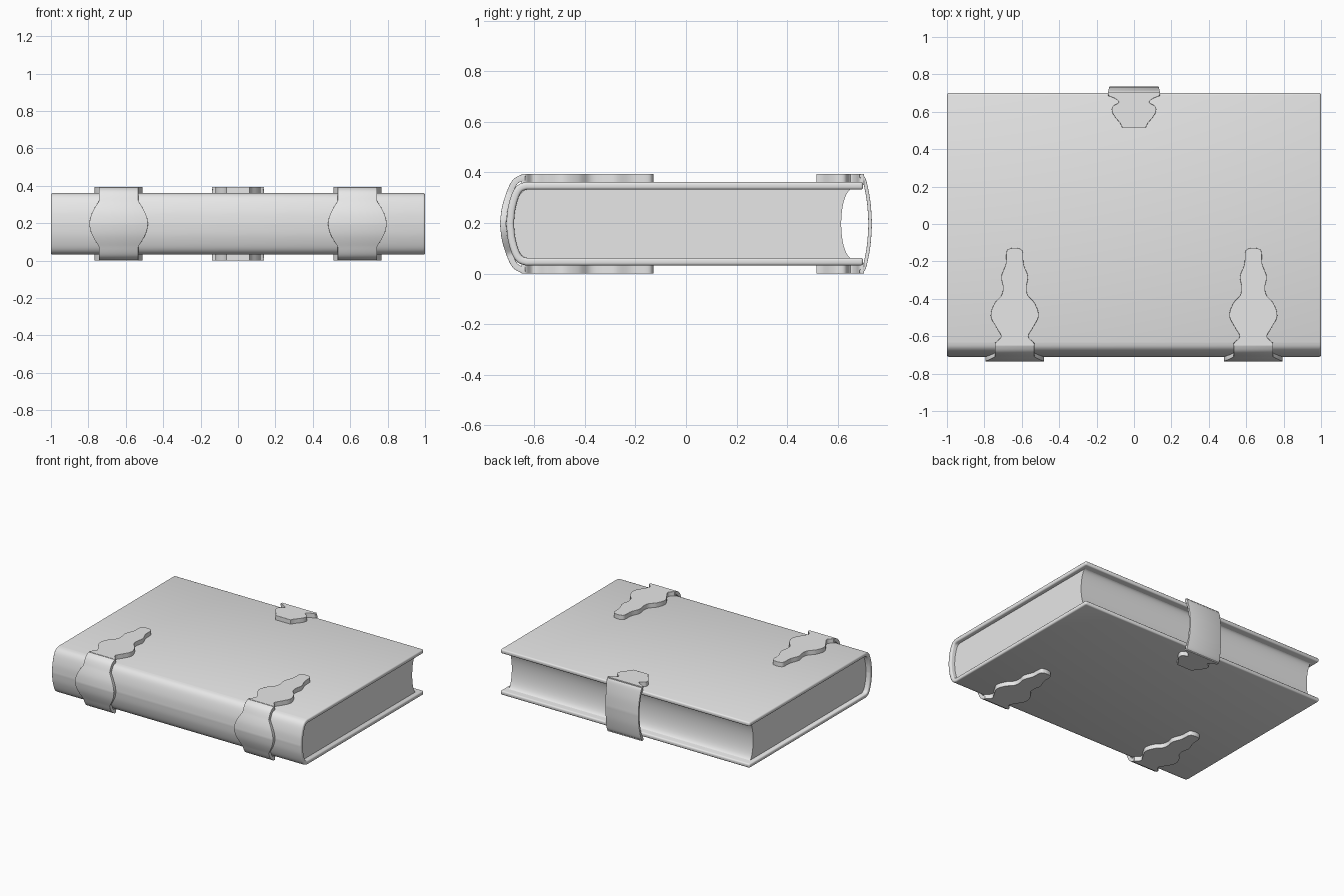
import bpy, bmesh, math
from mathutils import Vector

cube = bpy.data.objects.get("Cube")
if cube:
    bpy.data.objects.remove(cube, do_unlink=True)

MID = 0.197  # height of the book's middle plane

grey = bpy.data.materials.new("plain grey")
grey.use_nodes = True
grey.diffuse_color = (0.8, 0.8, 0.8, 1)
grey.node_tree.nodes["Principled BSDF"].inputs["Base Color"].default_value = (0.8, 0.8, 0.8, 1)


def smooth(points, steps=6):
    """Catmull-Rom curve through 2D points."""
    p = [Vector(q) for q in points]
    p = [p[0]] + p + [p[-1]]
    out = []
    for a, b, c, d in zip(p, p[1:], p[2:], p[3:]):
        for i in range(steps):
            t = i / steps
            out.append(0.5 * (2 * b + (c - a) * t + (2 * a - 5 * b + 4 * c - d) * t**2
                              + (3 * b - a - 3 * c + d) * t**3))
    return out + [p[-1]]


def mirror_path(half):
    """Continue a path that ends on the middle plane below it."""
    return list(half) + [Vector((q[0], -q[1])) for q in reversed(half[:-1])]


def finish(name, bm, bevel, thickness=0):
    bmesh.ops.recalc_face_normals(bm, faces=bm.faces)
    mesh = bpy.data.meshes.new(name)
    bm.to_mesh(mesh)
    bm.free()
    mesh.materials.append(grey)
    obj = bpy.data.objects.new(name, mesh)
    bpy.context.collection.objects.link(obj)
    if thickness:
        solid = obj.modifiers.new("thickness", "SOLIDIFY")
        solid.thickness = thickness
        solid.offset = 0
        solid.use_even_offset = True
    if bevel:
        mod = obj.modifiers.new("soft edges", "BEVEL")
        mod.width = bevel
        mod.segments = 3
        mod.limit_method = "ANGLE"
        mod.angle_limit = math.radians(50)
    bpy.ops.object.select_all(action="DESELECT")
    obj.select_set(True)
    bpy.context.view_layer.objects.active = obj
    bpy.ops.object.shade_smooth_by_angle(angle=math.radians(35))
    return obj


def sheet(name, path, half_width, thickness, bevel, cx=0):
    """Bent strip following a (y, z) path, its width a function of z."""
    bm = bmesh.new()
    rows = []
    for y, z in path:
        w = half_width(z)
        rows.append([bm.verts.new((cx + s * w, y, MID + z)) for s in (-1, 1)])
    for (a, b), (c, d) in zip(rows, rows[1:]):
        bm.faces.new((a, b, d, c))
    return finish(name, bm, bevel, thickness)


def prism(name, outline, direction, bevel):
    bm = bmesh.new()
    face = bm.faces.new([bm.verts.new(v) for v in outline])
    new = bmesh.ops.extrude_face_region(bm, geom=[face])["geom"]
    bmesh.ops.translate(bm, vec=direction, verts=[v for v in new if isinstance(v, bmesh.types.BMVert)])
    return finish(name, bm, bevel)


def plate(name, shape, cx, side):
    """Ornamental plate from (y, half width) points, on the upper or lower board."""
    curve = smooth(shape)
    z = MID + side * 0.155
    outline = [(cx + w, y, z) for y, w in curve] + [(cx - w, y, z) for y, w in reversed(curve)]
    return prism(name, outline, (0, 0, side * 0.042), 0.01)


# Cover: two boards joined by a rounded spine
spine = smooth([(-0.63, 0.15), (-0.655, 0.141), (-0.673, 0.115), (-0.689, 0.06), (-0.695, 0)])
sheet("cover", mirror_path([Vector((0.7, 0.15))] + spine), lambda z: 1.0, 0.03, 0.01)

# Page block with a hollow fore edge and a rounded back
n = 16
fore = [(0.657 - 0.044 * math.cos(a), 0.137 * math.sin(a))
        for a in (math.pi * (i / n - 0.5) for i in range(n + 1))]
back = mirror_path([Vector((q.x + 0.012, q.y * 0.92)) for q in spine])
prism("pages", [(-0.968, y, MID + z) for y, z in fore + [tuple(q) for q in back]], (1.936, 0, 0), 0)

# Hinges: a bulging band round the spine and a plate on each board
hinge_path = mirror_path(smooth([(-0.635, 0.183), (-0.65, 0.181), (-0.677, 0.163),
                                 (-0.698, 0.12), (-0.716, 0.06), (-0.723, 0)]))
hinge_shape = [(-0.65, 0.103), (-0.632, 0.1), (-0.6, 0.073), (-0.55, 0.1), (-0.49, 0.128),
               (-0.425, 0.108), (-0.38, 0.07), (-0.335, 0.063), (-0.28, 0.071), (-0.215, 0.048),
               (-0.144, 0.042), (-0.128, 0.012)]


def hinge_width(z):
    return 0.105 + 0.051 * math.cos(min(abs(z) / 0.118, 1) * math.pi / 2)


sides = (("upper", 1), ("lower", -1))
for label, cx in (("left", 0.638), ("right", -0.638)):
    sheet(f"{label}_hinge_band", hinge_path, hinge_width, 0.024, 0.006, cx)
    for level, side in sides:
        plate(f"{label}_{level}_hinge_plate", hinge_shape, cx, side)

# Clasp: a thin band across the fore edge and a plate on each board
clasp_path = mirror_path(smooth([(0.685, 0.189), (0.697, 0.185), (0.708, 0.16), (0.722, 0.085), (0.728, 0)]))
clasp_shape = [(0.703, 0.139), (0.686, 0.135), (0.67, 0.1), (0.65, 0.082), (0.628, 0.115),
               (0.6, 0.117), (0.57, 0.1), (0.54, 0.075), (0.515, 0.062)]
sheet("clasp_band", clasp_path, lambda z: 0.132 + 0.2 * z * z, 0.014, 0.004)
for level, side in sides:
    plate(f"{level}_clasp_plate", clasp_shape, 0, side)
